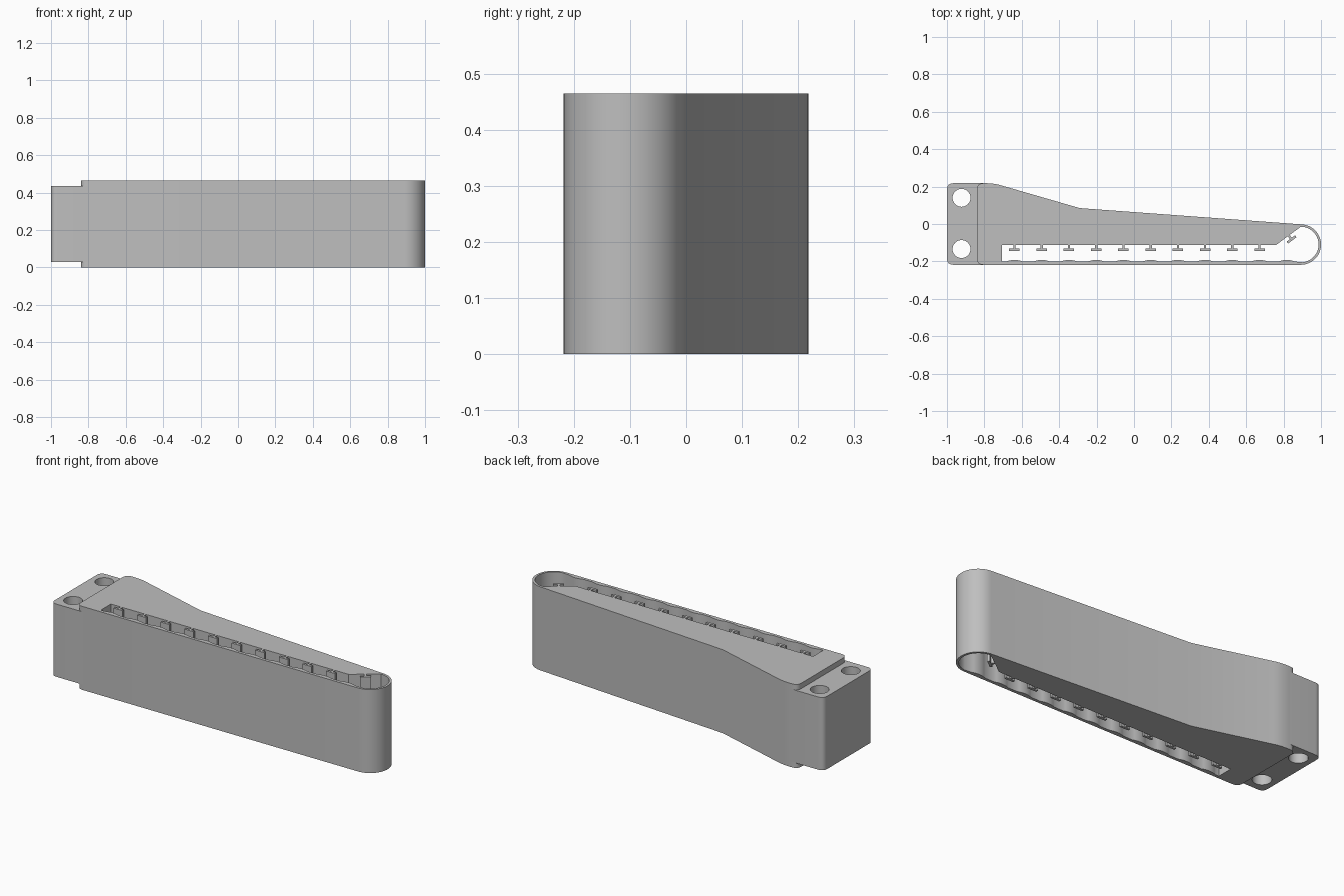
import bpy
import bmesh
from math import cos, sin, pi, radians
from mathutils import Vector
from mathutils.geometry import tessellate_polygon

cube = bpy.data.objects.get("Cube")
if cube:
    bpy.data.objects.remove(cube, do_unlink=True)

HEIGHT = 0.465
HALF_Y = 0.218
STEP = 0.03
PITCH = 0.1456
FIRST = -0.639

grey = bpy.data.materials.new("plain grey")
grey.use_nodes = True
grey.diffuse_color = (0.52, 0.52, 0.52, 1)
grey.node_tree.nodes["Principled BSDF"].inputs["Base Color"].default_value = (0.52, 0.52, 0.52, 1)


def arc(cx, cy, r, start, end, n):
    """Points on an arc, angles in degrees."""
    angles = [radians(start + (end - start) * i / n) for i in range(n + 1)]
    return [Vector((cx + r * cos(a), cy + r * sin(a))) for a in angles]


def fillet(before, corner, after, cut, n=8):
    """Round a corner, starting the given distance away from it."""
    c = Vector(corner)
    p = c + (Vector(before) - c).normalized() * cut
    q = c + (Vector(after) - c).normalized() * cut
    ts = [i / n for i in range(n + 1)]
    return [p * (1 - t) ** 2 + c * 2 * t * (1 - t) + q * t ** 2 for t in ts]


def hook(base, along):
    """T-shaped tooth standing on a wall that runs in direction along."""
    out = Vector((along.y, -along.x))
    shape = [(-0.006, 0), (-0.006, 0.019), (-0.028, 0.019), (-0.028, 0.032)]
    shape += [(-a, d) for a, d in reversed(shape)]
    return [base + along * a + out * d for a, d in shape]


def extrude(name, loops, z0, z1):
    """Prism from an outline and any number of holes."""
    bm = bmesh.new()
    flat = [[Vector((p.x, p.y, 0)) for p in loop] for loop in loops]
    low, high = [], []
    for loop in flat:
        a = [bm.verts.new((p.x, p.y, z0)) for p in loop]
        b = [bm.verts.new((p.x, p.y, z1)) for p in loop]
        for i in range(len(a)):
            j = (i + 1) % len(a)
            bm.faces.new((a[i], a[j], b[j], b[i]))
        low += a
        high += b
    for tri in tessellate_polygon(flat):
        bm.faces.new([high[i] for i in tri])
        bm.faces.new([low[i] for i in reversed(tri)])
    bmesh.ops.recalc_face_normals(bm, faces=bm.faces)
    mesh = bpy.data.meshes.new(name)
    bm.to_mesh(mesh)
    bm.free()
    mesh.materials.append(grey)
    mesh.shade_smooth()
    mesh.set_sharp_from_angle(angle=radians(30))
    obj = bpy.data.objects.new(name, mesh)
    bpy.context.collection.objects.link(obj)
    return obj


# Body outline: rounded shoulder, sloping back and round nose
nose = (0.892, -0.11)
left, shoulder, waist = -0.84, (-0.75, HALF_Y), (-0.29, 0.085)
outline = fillet((0, -HALF_Y), (left, -HALF_Y), (left, 0), 0.035)
outline += fillet((left, 0), (left, HALF_Y), shoulder, 0.035)
outline += fillet((left, HALF_Y), shoulder, waist, 0.04)
outline += [Vector(waist)]
outline += arc(*nose, 0.108, 86, -90, 32)

# Slot: hooks on the back wall, one on the slanted end, ripples on the thin wall
slot = [Vector((-0.705, -0.2)), Vector((-0.705, -0.112))]
for i in range(10):
    slot += hook(Vector((FIRST + i * PITCH, -0.112)), Vector((1, 0)))
ramp, ramp_end = Vector((0.76, -0.112)), Vector((0.892, -0.014))
slope = (ramp_end - ramp).normalized()
slot += [ramp] + hook(ramp + slope * 0.084, slope)
slot += arc(*nose, 0.095, 90, -85, 28)
for i in reversed(range(11)):
    x = FIRST + i * PITCH
    for k in range(9):
        t = 1 - k / 4
        slot.append(Vector((x + 0.045 * t, -0.201 + 0.009 * (1 - t * t))))

extrude("clip_body", [outline, slot], 0, HEIGHT)

# Mounting tab: lower block with two screw holes
tab = [Vector((-0.803, HALF_Y))]
tab += fillet((0, HALF_Y), (-1, HALF_Y), (-1, 0), 0.035)
tab += fillet((-1, 0), (-1, -HALF_Y), (0, -HALF_Y), 0.035)
tab += [Vector((-0.803, -HALF_Y))]
holes = [arc(-0.922, y, 0.048, 0, 348.75, 31) for y in (0.14, -0.134)]
extrude("mounting_tab", [tab] + holes, STEP, HEIGHT - STEP)
